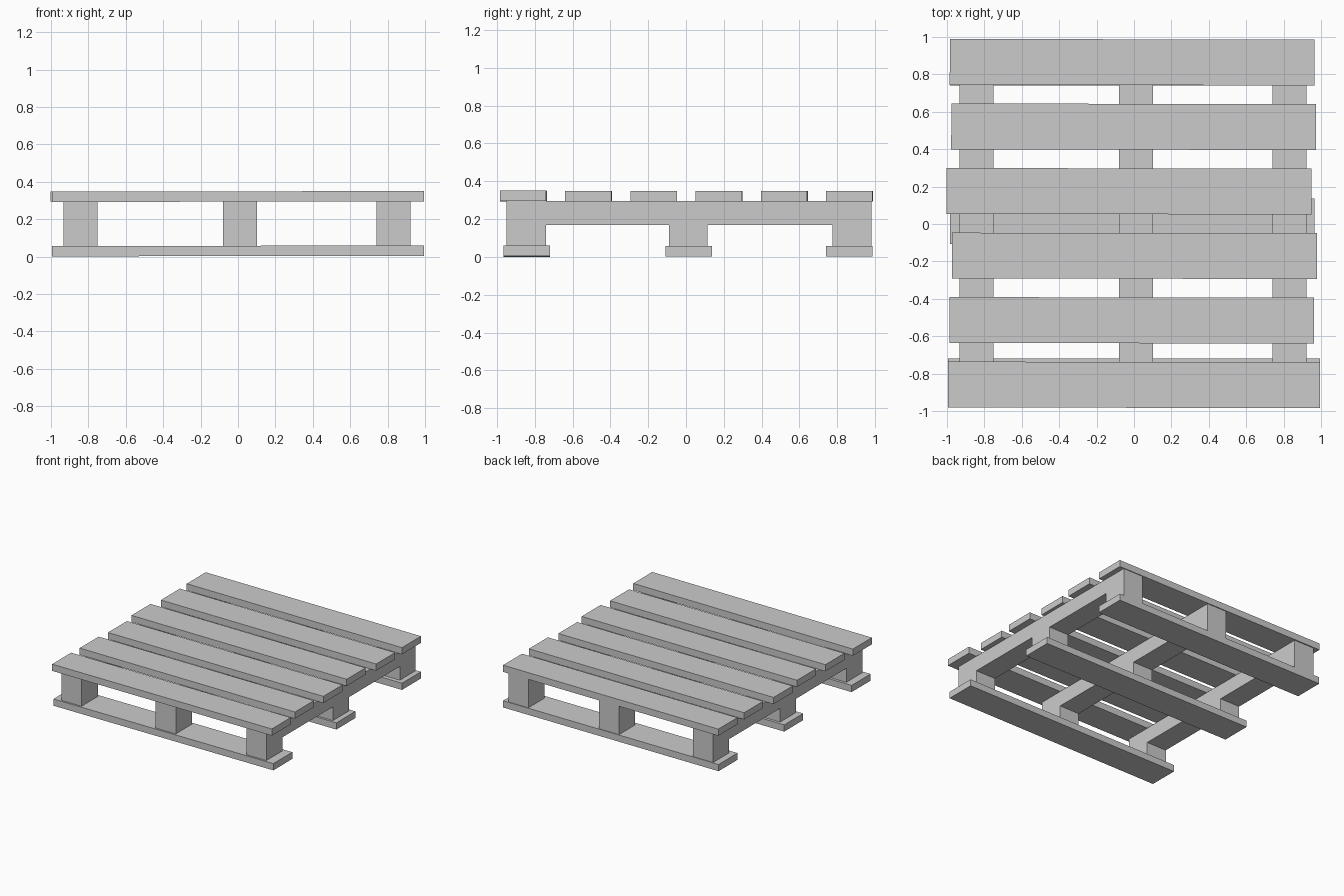
import bpy
import bmesh
from math import radians
from mathutils import Matrix, Vector

cube = bpy.data.objects.get("Cube")
if cube:
    bpy.data.objects.remove(cube, do_unlink=True)

# Single flat grey timber
timber = bpy.data.materials.new("grey_timber")
timber.use_nodes = True
GREY = (0.6, 0.6, 0.6, 1)
timber.diffuse_color = GREY
timber.node_tree.nodes["Principled BSDF"].inputs["Base Color"].default_value = GREY


def add_object(name, bm, location, rotation=(0, 0, 0)):
    bmesh.ops.recalc_face_normals(bm, faces=bm.faces)
    mesh = bpy.data.meshes.new(name)
    bm.to_mesh(mesh)
    bm.free()
    mesh.materials.append(timber)
    obj = bpy.data.objects.new(name, mesh)
    obj.location = location
    obj.rotation_euler = rotation
    bpy.context.collection.objects.link(obj)
    return obj


def board(name, length, centre, tilt=0, yaw=0):
    bm = bmesh.new()
    size = Matrix.Diagonal((length, BOARD_WIDTH, BOARD_HEIGHT, 1))
    bmesh.ops.create_cube(bm, size=1, matrix=size)
    return add_object(name, bm, centre, (0, radians(tilt), radians(yaw)))


def stringer(name, x):
    # Side profile with two notches, extruded to the beam width
    profile = [(-0.95, 0.05), (-0.74, 0.05), (-0.74, 0.17), (-0.09, 0.17),
               (-0.09, 0.05), (0.115, 0.05), (0.115, 0.17), (0.775, 0.17),
               (0.775, 0.05), (0.98, 0.05), (0.98, 0.295), (-0.95, 0.295)]
    bm = bmesh.new()
    half = STRINGER_WIDTH / 2
    face = bm.faces.new([bm.verts.new((-half, y, z)) for y, z in profile])
    side = bmesh.ops.extrude_face_region(bm, geom=[face])
    verts = [v for v in side["geom"] if isinstance(v, bmesh.types.BMVert)]
    bmesh.ops.translate(bm, verts=verts, vec=Vector((STRINGER_WIDTH, 0, 0)))
    return add_object(name, bm, (x, 0, 0))


BOARD_WIDTH = 0.245
BOARD_HEIGHT = 0.055
STRINGER_WIDTH = 0.182

# Deck boards, front to back: x centre, length, tilt, yaw
deck = [(0, 1.99, -0.1, -0.1), (-0.012, 1.95, 0, -0.1), (0.003, 1.95, 0, -0.05),
        (-0.027, 1.95, 0, -0.1), (-0.002, 1.95, 0, -0.1), (-0.01, 1.95, 0, -0.1)]
for i, (x, length, tilt, yaw) in enumerate(deck):
    y = -0.86 + i * 0.345
    board(f"deck_board_{i + 1}", length, (x, y, 0.321), tilt, yaw)

# Notched stringers running front to back
for side, x in (("right", -0.841), ("middle", 0.011), ("left", 0.831)):
    stringer(f"{side}_stringer", x)

# Bottom boards
for place, x, y, length, tilt in (("front", 0, -0.842, 1.99, -0.1),
                                  ("middle", -0.01, 0.015, 1.95, 0),
                                  ("back", -0.01, 0.863, 1.95, 0)):
    board(f"{place}_bottom_board", length, (x, y, 0.03), tilt)
